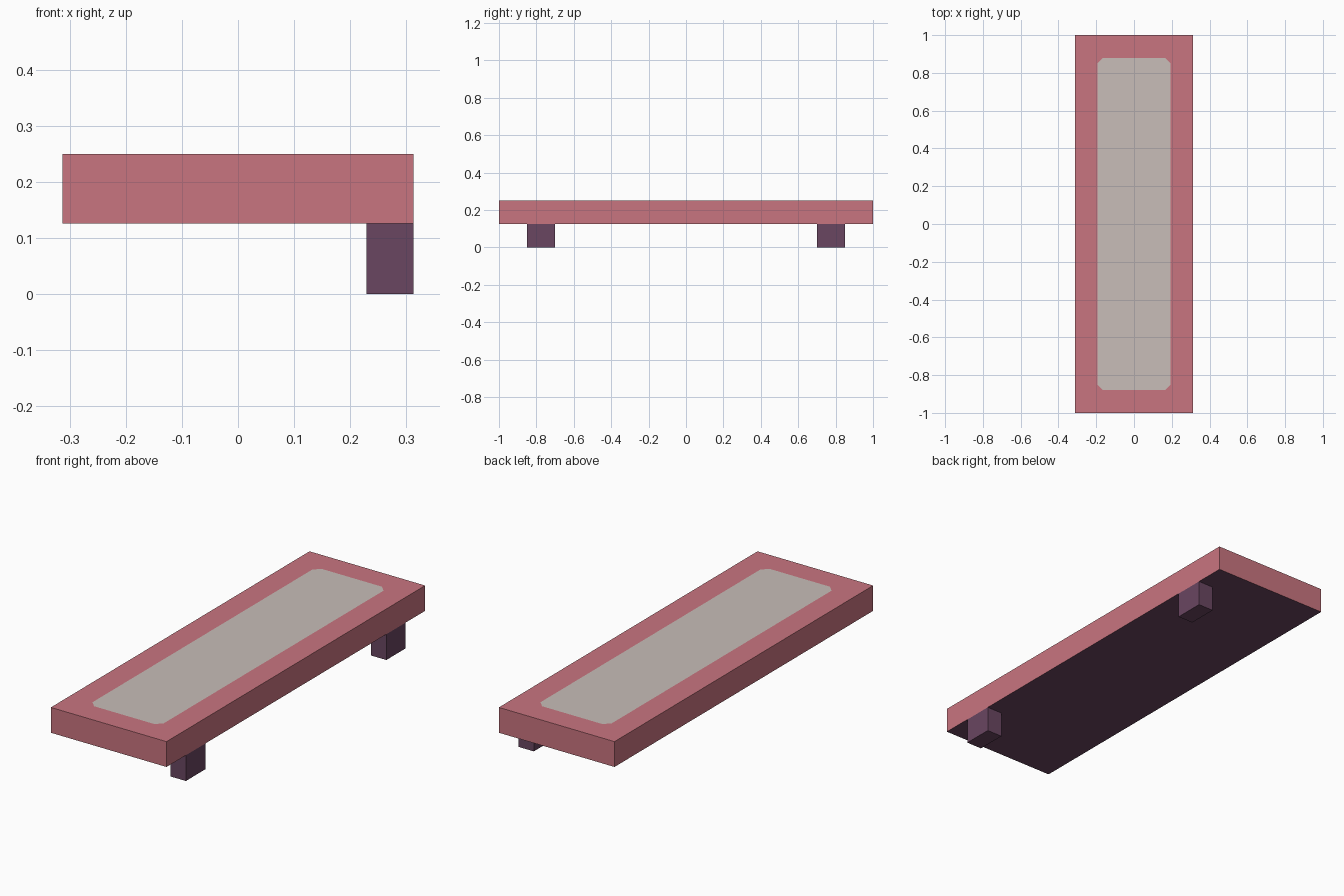
import bpy, bmesh

if "Cube" in bpy.data.objects:
    bpy.data.objects.remove(bpy.data.objects["Cube"])


def srgb(r, g, b):
    def lin(c):
        c /= 255
        return c / 12.92 if c <= 0.04045 else ((c + 0.055) / 1.055) ** 2.4
    return (lin(r), lin(g), lin(b), 1)


def material(name, rgb):
    m = bpy.data.materials.new(name)
    m.diffuse_color = srgb(*rgb)
    m.use_nodes = True
    m.node_tree.nodes["Principled BSDF"].inputs["Base Color"].default_value = m.diffuse_color
    return m


rose = material("rose", (201, 117, 128))
plum = material("plum", (106, 70, 97))
stone = material("warm_grey", (200, 189, 184))


def finish(bm, name, mats):
    bmesh.ops.recalc_face_normals(bm, faces=bm.faces)
    mesh = bpy.data.meshes.new(name)
    bm.to_mesh(mesh)
    bm.free()
    for m in mats:
        mesh.materials.append(m)
    obj = bpy.data.objects.new(name, mesh)
    bpy.context.collection.objects.link(obj)
    return obj


HX, HY, Z0, Z1 = 0.313, 1.0, 0.126, 0.25   # slab half sizes and heights
PX, PY, CH = 0.193, 0.88, 0.03             # top panel and its corner cut

# Slab: rose rim and sides, grey panel cut into the top, plum underside
bm = bmesh.new()
corners = [(-1, -1), (1, -1), (1, 1), (-1, 1)]
low = [bm.verts.new((x * HX, y * HY, Z0)) for x, y in corners]
top = [bm.verts.new((x * HX, y * HY, Z1)) for x, y in corners]
inner = []
for i, (x, y) in enumerate(corners):
    a = (x * PX, y * (PY - CH), Z1)
    b = (x * (PX - CH), y * PY, Z1)
    inner += [bm.verts.new(p) for p in ((a, b) if i % 2 == 0 else (b, a))]
for i in range(4):
    j = (i + 1) % 4
    bm.faces.new((low[i], low[j], top[j], top[i]))
    bm.faces.new((top[i], top[j], inner[2 * j], inner[2 * i + 1]))
    bm.faces.new((top[i], inner[2 * i + 1], inner[2 * i]))
bm.faces.new(inner).material_index = 1
bm.faces.new(low[::-1]).material_index = 2
finish(bm, "slab", (rose, stone, plum))

# Two legs along the right edge
for name, y in (("front_leg", -0.775), ("back_leg", 0.775)):
    bm = bmesh.new()
    bmesh.ops.create_cube(bm, size=1)
    bmesh.ops.scale(bm, vec=(0.084, 0.15, Z0), verts=bm.verts)
    bmesh.ops.translate(bm, vec=(HX - 0.042, y, Z0 / 2), verts=bm.verts)
    finish(bm, name, (plum,))
